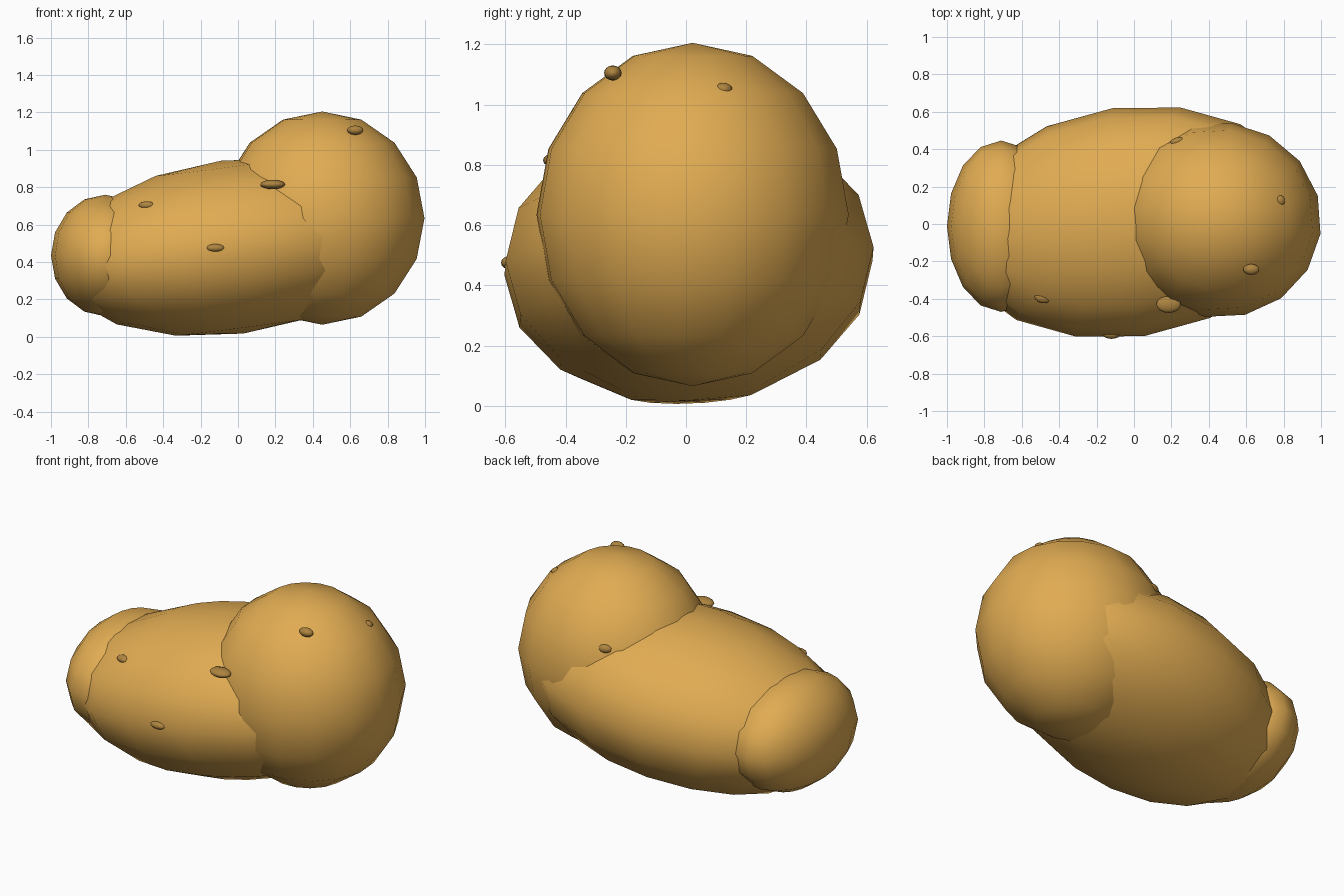
import bpy
from math import radians

if "Cube" in bpy.data.objects:
    bpy.data.objects.remove(bpy.data.objects["Cube"])


def material(name, color):
    m = bpy.data.materials.new(name)
    m.diffuse_color = color
    m.use_nodes = True
    m.node_tree.nodes["Principled BSDF"].inputs["Base Color"].default_value = m.diffuse_color
    return m


skin = material("golden_skin", (0.75, 0.41, 0.085, 1))
spot = material("brown_spot", (0.42, 0.23, 0.05, 1))


def ellipsoid(name, centre, radii, rotation=(0, 0, 0), mat=skin):
    bpy.ops.mesh.primitive_uv_sphere_add(
        segments=16, ring_count=8, radius=1, location=centre,
        rotation=[radians(a) for a in rotation])
    ob = bpy.context.object
    ob.name = name
    ob.scale = radii
    bpy.ops.object.shade_smooth()
    ob.data.materials.append(mat)
    return ob


# Long tilted body with a rounded lump at each end
ellipsoid("body", (-0.03, 0.01, 0.48), (0.95, 0.615, 0.466), (0, -7.4, 8))
ellipsoid("large_lump", (0.45, 0.022, 0.635), (0.552, 0.523, 0.57), (0, 0, -7.7))
ellipsoid("small_lump", (-0.71, -0.012, 0.435), (0.29, 0.458, 0.325))

# Small spots sunk into the surface
spots = [
    ((0.627, -0.243, 1.105), (0.043, 0.029, 0.025), 0),
    ((0.185, -0.43, 0.815), (0.066, 0.045, 0.025), 0),
    ((-0.12, -0.587, 0.475), (0.05, 0.027, 0.022), 0),
    ((0.235, 0.44, 0.85), (0.042, 0.024, 0.025), 12),
    ((-0.487, -0.393, 0.703), (0.045, 0.03, 0.022), -10),
    ((0.778, 0.124, 1.05), (0.03, 0.03, 0.022), 0),
]
for i, (centre, radii, turn) in enumerate(spots):
    ellipsoid(f"spot_{i + 1}", centre, radii, (0, 0, turn), spot)
